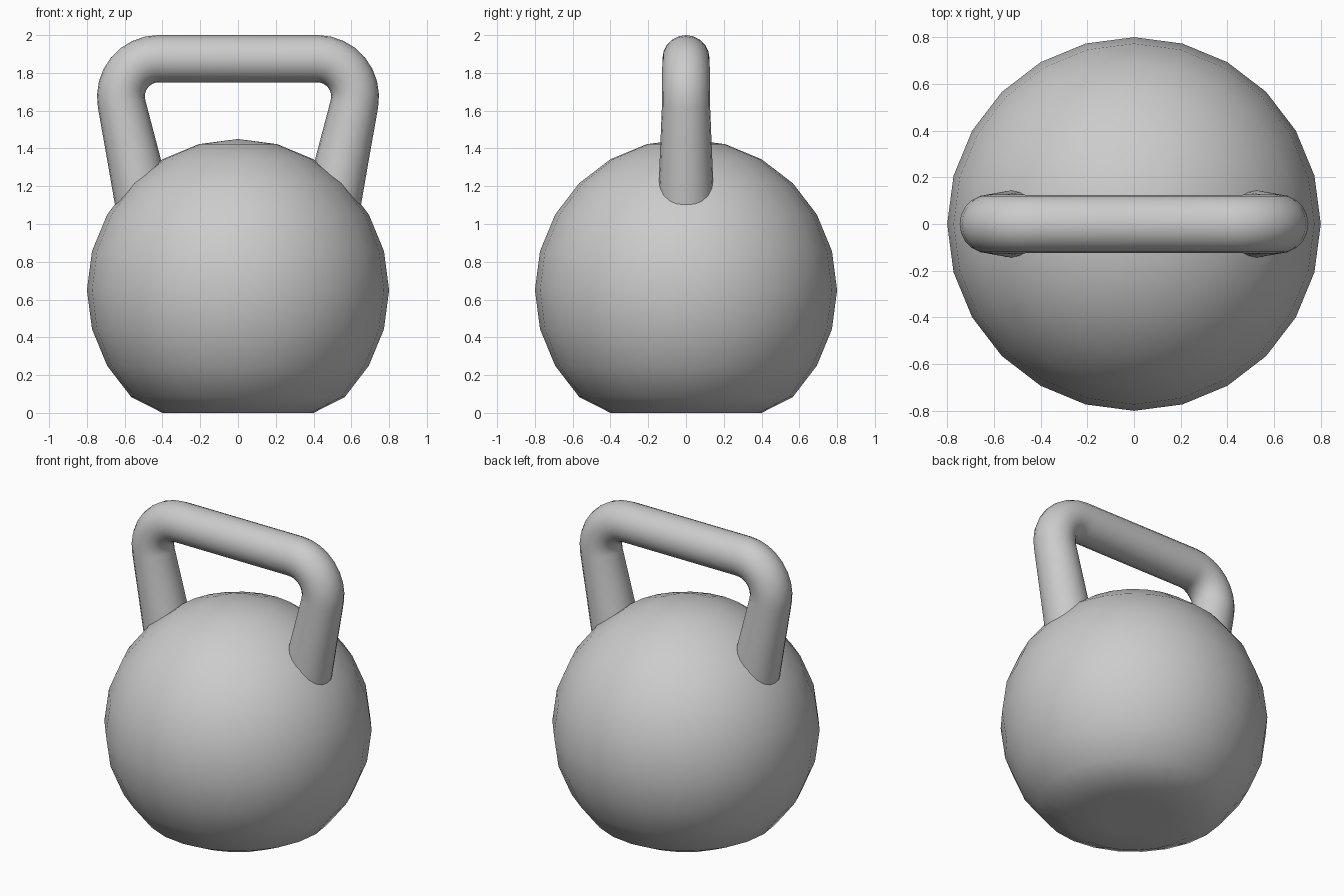
import bpy
from math import cos, sin, radians

if "Cube" in bpy.data.objects:
    bpy.data.objects.remove(bpy.data.objects["Cube"])

# Ball body: coarse smooth sphere with its lowest rings flattened to a base
bpy.ops.mesh.primitive_uv_sphere_add(segments=24, ring_count=12, radius=0.8)
body = bpy.context.object
body.name = "ball_body"
for v in body.data.vertices:
    v.co.z = max(v.co.z + 0.65, 0.0)
bpy.ops.object.shade_smooth()

# Handle path (x, z, radius): right leg flaring into the ball, then rounded corner
right = [(0.50, 1.10, 0.149), (0.558, 1.37, 0.138)]
for i in range(9):
    a = radians(-11 + 101 * i / 8)
    right.append((0.42 + 0.2 * cos(a), 1.675 + 0.2 * sin(a), 0.127 - 0.002 * i / 8))
path = right + [(-x, z, r) for x, z, r in reversed(right)]

curve = bpy.data.curves.new("handle", 'CURVE')
curve.dimensions = '3D'
curve.bevel_depth = 1.0
curve.bevel_resolution = 8
curve.use_fill_caps = True
spline = curve.splines.new('POLY')
spline.points.add(len(path) - 1)
for p, (x, z, r) in zip(spline.points, path):
    p.co = (x, 0, z, 1)
    p.radius = r

handle = bpy.data.objects.new("handle", curve)
bpy.context.collection.objects.link(handle)

# Turn the handle into a smooth mesh
bpy.ops.object.select_all(action='DESELECT')
handle.select_set(True)
bpy.context.view_layer.objects.active = handle
bpy.ops.object.convert(target='MESH')
bpy.ops.object.shade_smooth_by_angle(angle=radians(40))
